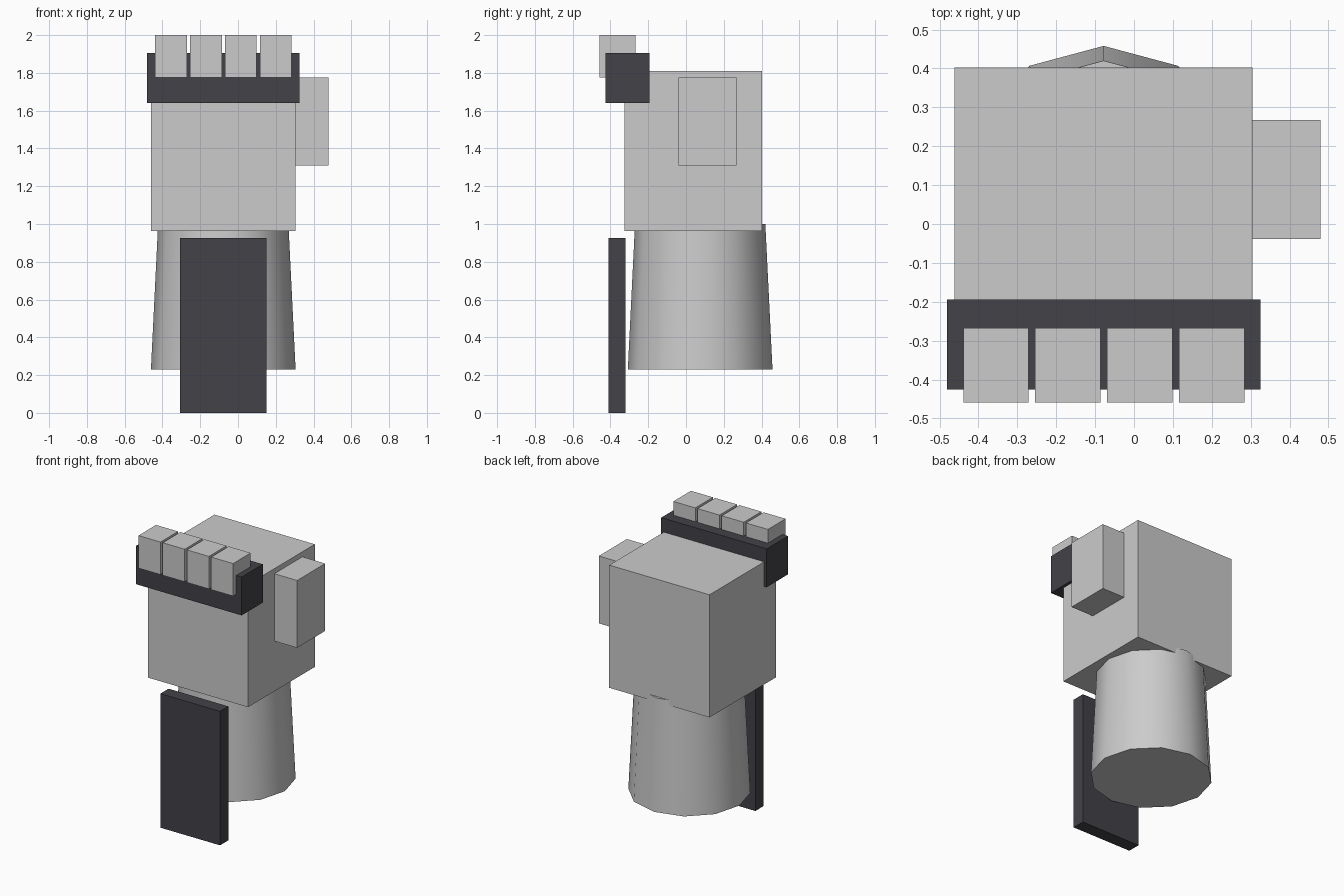
import bpy, math

if "Cube" in bpy.data.objects:
    bpy.data.objects.remove(bpy.data.objects["Cube"])

dark = bpy.data.materials.new("dark_plate")
dark.diffuse_color = (0.055, 0.055, 0.065, 1)
dark.use_nodes = True
dark.node_tree.nodes["Principled BSDF"].inputs["Base Color"].default_value = dark.diffuse_color


def box(name, x, y, z, mat=None):
    """Box from (min, max) ranges on each axis."""
    size = [r[1] - r[0] for r in (x, y, z)]
    mid = [(r[0] + r[1]) / 2 for r in (x, y, z)]
    bpy.ops.mesh.primitive_cube_add(size=1, location=mid)
    ob = bpy.context.object
    ob.name = name
    ob.scale = size
    bpy.ops.object.transform_apply(location=False, rotation=False, scale=True)
    if mat:
        ob.data.materials.append(mat)
    return ob


# Tapered twelve-sided forearm, smooth around its sides
bottom, top = 0.23, 1.0
bpy.ops.mesh.primitive_cone_add(vertices=12, radius1=0.383, radius2=0.345,
                                depth=top - bottom,
                                location=(-0.078, 0.075, (bottom + top) / 2))
bpy.context.object.name = "forearm"
bpy.ops.object.shade_smooth_by_angle(angle=math.radians(40))

# Hand block and thumb
box("palm", (-0.461, 0.305), (-0.326, 0.402), (0.963, 1.81))
box("thumb", (0.28, 0.479), (-0.039, 0.267), (1.31, 1.775))

# Dark guards on the front
box("forearm_plate", (-0.306, 0.15), (-0.41, -0.32), (0, 0.925), dark)
box("knuckle_guard", (-0.481, 0.325), (-0.425, -0.194), (1.64, 1.905), dark)

# Four evenly spaced fingers
for i in range(4):
    x0 = -0.439 + i * 0.185
    box(f"finger_{i + 1}", (x0, x0 + 0.168), (-0.459, -0.267), (1.775, 2.0))
